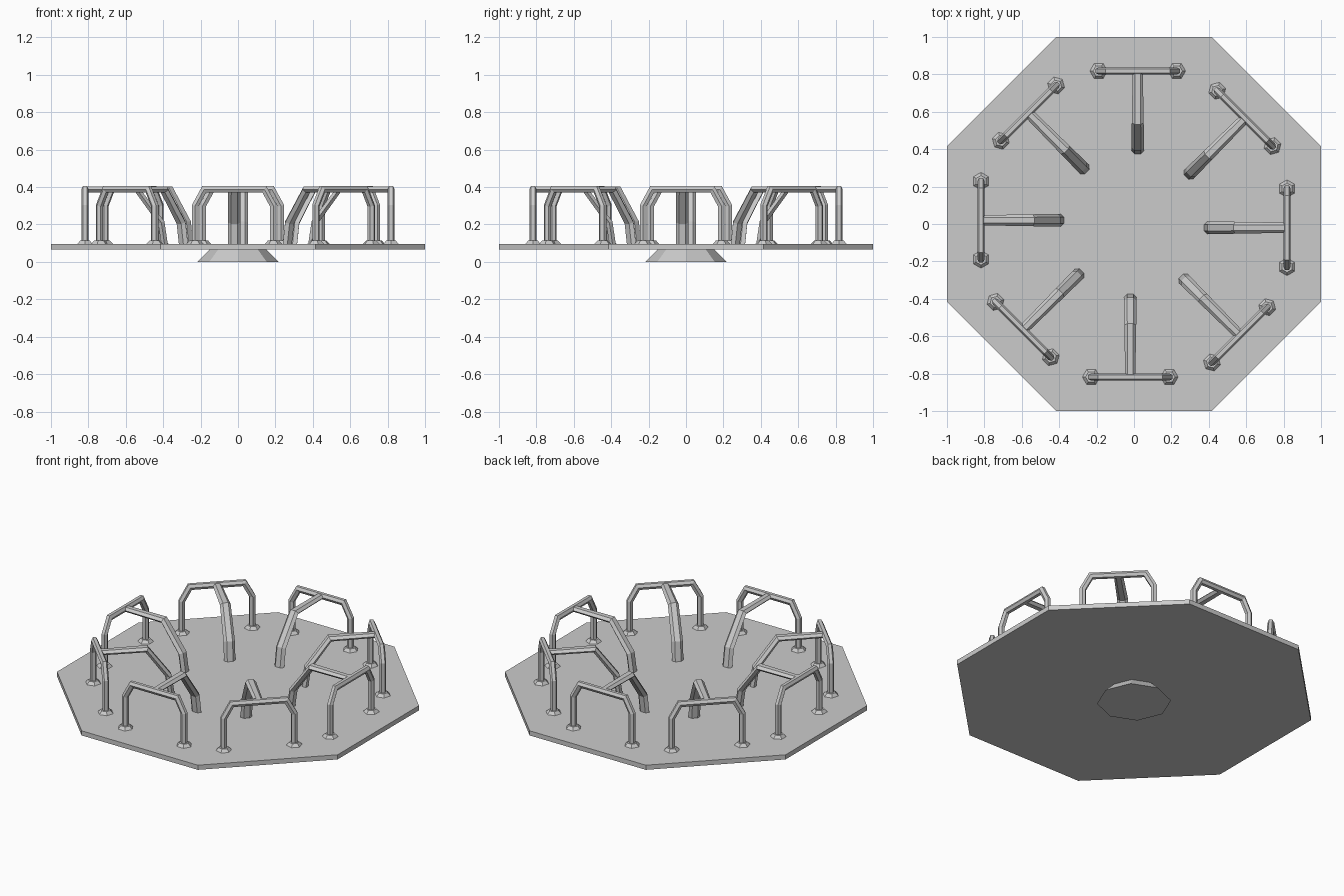
import bpy, bmesh, math
from mathutils import Vector, Matrix

if "Cube" in bpy.data.objects:
    bpy.data.objects.remove(bpy.data.objects["Cube"])


def finish(bm, name):
    bmesh.ops.recalc_face_normals(bm, faces=bm.faces)
    mesh = bpy.data.meshes.new(name)
    bm.to_mesh(mesh)
    bm.free()
    obj = bpy.data.objects.new(name, mesh)
    bpy.context.collection.objects.link(obj)
    return obj


def frustum(bm, sides, r1, r2, z1, z2, turn=0, at=(0, 0)):
    m = Matrix.Translation((at[0], at[1], (z1 + z2) / 2)) @ Matrix.Rotation(turn, 4, 'Z')
    bmesh.ops.create_cone(bm, cap_ends=True, segments=sides, radius1=r1,
                          radius2=r2, depth=z2 - z1, matrix=m)


def tube(bm, path, side, widths, thicks):
    """Six-sided mitred tube along a planar path; side is the plane normal."""
    path = [Vector(p) for p in path]
    side = Vector(side)
    rings = []
    for i, p in enumerate(path):
        d1 = (p - path[max(i - 1, 0)]).normalized()
        d2 = (path[min(i + 1, len(path) - 1)] - p).normalized()
        tangent = (d1 + d2).normalized()
        miter = tangent.dot(d2 if d2.length else d1)
        up = side.cross(tangent) / miter
        ring = []
        for k in range(6):
            a = k * math.pi / 3
            ring.append(bm.verts.new(p + side * widths[i] * math.cos(a)
                                     + up * thicks[i] * math.sin(a)))
        rings.append(ring)
    for a, b in zip(rings, rings[1:]):
        for k in range(6):
            j = (k + 1) % 6
            bm.faces.new((a[k], a[j], b[j], b[k]))
    bm.faces.new(rings[0])
    bm.faces.new(rings[-1])


# Octagonal deck
bm = bmesh.new()
R = 1 / math.cos(math.pi / 8)
frustum(bm, 8, R, R, 0.065, 0.095, math.pi / 8)
finish(bm, "deck")

# Flared base
bm = bmesh.new()
frustum(bm, 8, 0.217, 0.15, 0.0, 0.066)
finish(bm, "base")

# Eight handrails: arch, inward brace and two feet each
T = -0.02      # sideways offset of each handrail
BAR = 0.818    # distance of arch from the centre
for n in range(8):
    turn = Matrix.Rotation(n * math.pi / 4, 4, 'Z')

    bm = bmesh.new()
    arch = [(-0.209, 0.09), (-0.209, 0.3), (-0.161, 0.388),
            (0.161, 0.388), (0.209, 0.3), (0.209, 0.09)]
    tube(bm, [(BAR, T + t, z) for t, z in arch], (1, 0, 0), [0.02] * 6, [0.02] * 6)
    bm.transform(turn)
    finish(bm, f"arch_{n + 1}")

    bm = bmesh.new()
    brace = [(BAR, 0.387), (0.54, 0.387), (0.41, 0.21), (0.392, 0.09)]
    tube(bm, [(r, T, z) for r, z in brace], (0, 1, 0),
         [0.027, 0.032, 0.034, 0.034], [0.017, 0.018, 0.02, 0.02])
    bm.transform(turn)
    finish(bm, f"brace_{n + 1}")

    bm = bmesh.new()
    for s in (-1, 1):
        frustum(bm, 6, 0.048, 0.03, 0.094, 0.113, 0, (BAR, T + s * 0.209))
    bm.transform(turn)
    finish(bm, f"feet_{n + 1}")
